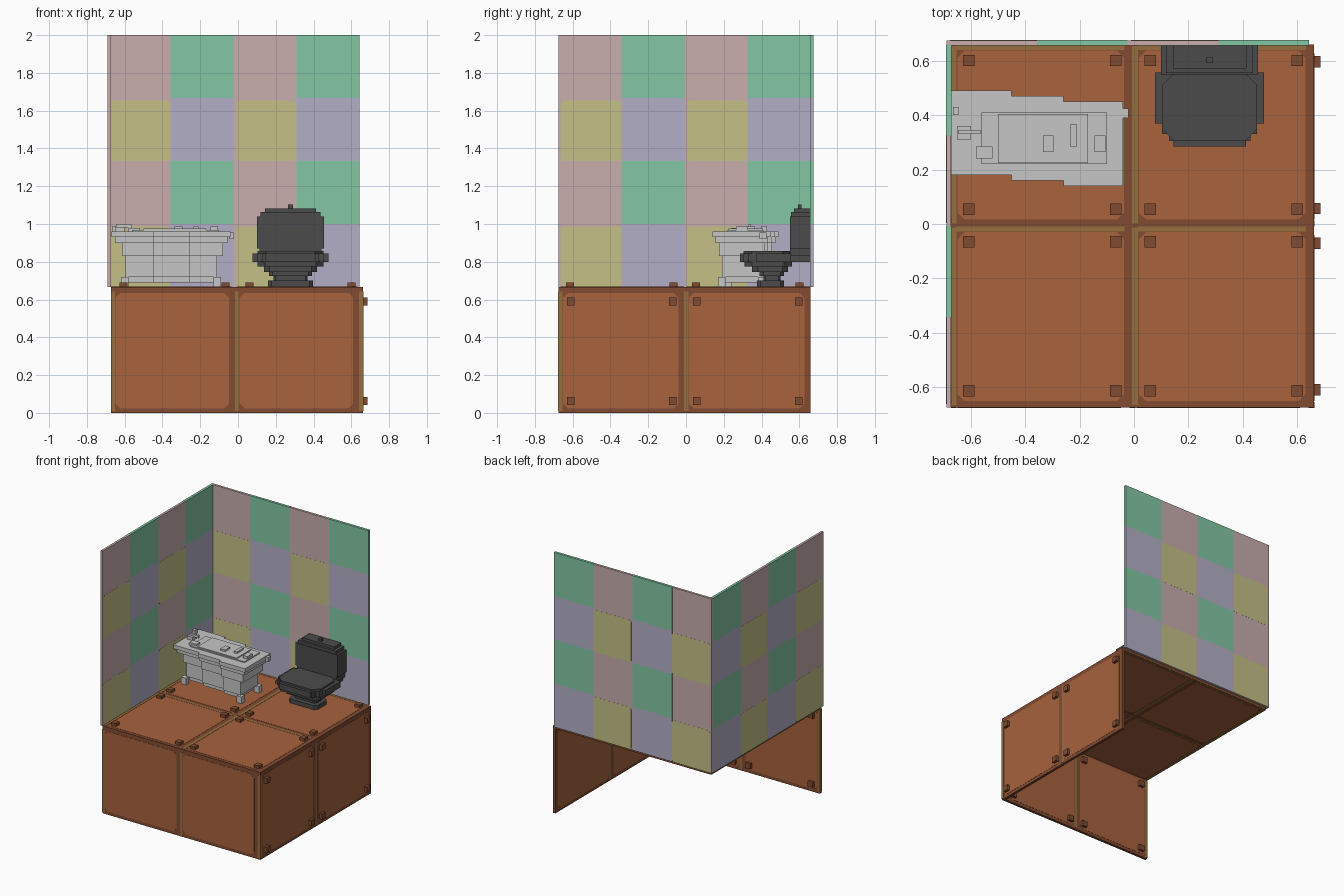
import bpy, bmesh
from mathutils import Matrix, Vector

cube = bpy.data.objects.get("Cube")
if cube:
    bpy.data.objects.remove(cube, do_unlink=True)


def material(name, r, g, b):
    lin = [((c / 255 + 0.055) / 1.055) ** 2.4 for c in (r, g, b)] + [1]
    m = bpy.data.materials.new(name)
    m.use_nodes = True
    m.diffuse_color = lin
    m.node_tree.nodes["Principled BSDF"].inputs["Base Color"].default_value = lin
    return m


ORANGE = material("terracotta", 168, 98, 61)
BROWN = material("dark brown", 130, 75, 50)
OLIVE = material("olive brown", 150, 110, 62)
PINK = material("dusty pink", 200, 174, 174)
GREEN = material("mint green", 131, 198, 163)
YELLOW = material("pale olive yellow", 197, 192, 135)
LAVENDER = material("lavender", 180, 175, 198)
WHITE = material("light grey", 198, 198, 198)
BLACK = material("charcoal", 75, 75, 75)


def prism(bm, pts, z0, z1):
    """Extrude a flat outline from z0 to z1."""
    lo = [bm.verts.new((x, y, z0)) for x, y in pts]
    hi = [bm.verts.new((x, y, z1)) for x, y in pts]
    bm.faces.new(lo[::-1])
    bm.faces.new(hi)
    for i in range(len(pts)):
        j = (i + 1) % len(pts)
        bm.faces.new((lo[i], lo[j], hi[j], hi[i]))


def rect(x0, x1, y0, y1, c=0.0):
    """Rectangle outline, with chamfered corners when c > 0."""
    if c == 0:
        return [(x0, y0), (x1, y0), (x1, y1), (x0, y1)]
    return [(x0 + c, y0), (x1 - c, y0), (x1, y0 + c), (x1, y1 - c),
            (x1 - c, y1), (x0 + c, y1), (x0, y1 - c), (x0, y0 + c)]


def build(name, mat, prisms, frame=None):
    """One object from a list of (outline, z0, z1)."""
    bm = bmesh.new()
    for p in prisms:
        prism(bm, *p)
    if frame:
        bm.transform(frame)
    bmesh.ops.recalc_face_normals(bm, faces=bm.faces[:])
    me = bpy.data.meshes.new(name)
    bm.to_mesh(me)
    bm.free()
    me.materials.append(mat)
    ob = bpy.data.objects.new(name, me)
    bpy.context.collection.objects.link(ob)
    return ob


def frame(u, v, n, origin):
    m = Matrix((u, v, n)).transposed().to_4x4()
    m.translation = Vector(origin)
    return m


X, Y, Z = (1, 0, 0), (0, 1, 0), (0, 0, 1)
T = 0.02      # panel thickness
S = 0.667     # panel tile size
E = 0.0015    # height of painted plates


# Base panels: bolts stand on the n side, painted plates show on both sides
def panel(name, fr, width, height, rows, top_strip):
    fields, strips, bolts = [], [], []
    w, h = width / 2, height / rows
    for i in range(2):
        for j in range(rows):
            u, v = i * w, j * h
            top = 0.022 if top_strip else 0.012
            fields.append((rect(u + 0.024, u + w - 0.032, v + 0.024, v + h - top, 0.025), -E, T + E))
            strips.append((rect(u - E, u + 0.02, v + 0.01, v + h - 0.005), -E, T + E))
            if top_strip:
                strips.append((rect(u + 0.02, u + w - 0.03, v + h - 0.02, v + h - 0.002), -E, T + E))
            for a in (u + 0.065, u + w - 0.062):
                for b in (v + 0.062, v + h - 0.058):
                    bolts.append((rect(a - 0.021, a + 0.021, b - 0.021, b + 0.021), T, T + 0.023))
    build(name, BROWN, [(rect(0, width, 0, height), 0, T)], fr)
    build(name + "_fields", ORANGE, fields, fr)
    build(name + "_edge_strips", OLIVE, strips, fr)
    build(name + "_bolts", BROWN, bolts, fr)


panel("floor", frame(X, Y, Z, (-0.672, -0.675, 0.647)), 2 * S, 2 * S, 2, True)
panel("front_panel", frame(X, Z, Y, (-0.672, -0.675, 0)), 2 * S - T, 0.647, 1, False)
panel("left_panel", frame(Y, Z, X, (0.642, -0.675, 0)), 2 * S, 0.647, 1, False)


# Chequered walls: pink slab with the other colours laid through it
def wall(name, fr, t):
    q = 1.333 / 4
    build(name, PINK, [(rect(0, 4 * q, 0, 4 * q), 0, t)], fr)
    groups = {"green": (GREEN, 1, 1, 0), "yellow": (YELLOW, 0, 0, 0.013),
              "lavender": (LAVENDER, 1, 0, 0)}
    for label, (mat, ci, cj, gap) in groups.items():
        tiles = [(rect(i * q + gap, (i + 1) * q + E * 0.3, j * q, (j + 1) * q - gap + E * 0.3, gap),
                  -E * 0.5, t + E * 0.5)
                 for i in range(ci, 4, 2) for j in range(cj, 4, 2)]
        build(f"{name}_{label}_tiles", mat, tiles, fr)


wall("back_wall", frame(X, Z, Y, (-0.69, 0.657, 0.667)), 0.018)
wall("right_wall", frame(Y, Z, X, (-0.69, -0.675, 0.667)), 0.018)

# Bathtub: stepped layers, each in three staggered sections
SECTIONS = [(-0.67, -0.45, 0.18, 0.49), (-0.45, -0.26, 0.16, 0.47), (-0.26, -0.04, 0.14, 0.45)]
# z0, z1, inset at -x end, inset at +x end, inset in y
LAYERS = [(0.69, 0.72, 0.09, 0.09, 0.065), (0.72, 0.83, 0.075, 0.07, 0.05),
          (0.83, 0.90, 0.055, 0.04, 0.035), (0.90, 0.93, 0.02, 0.015, 0.015),
          (0.93, 0.96, 0, 0, 0)]
tub = []
for z0, z1, a, b, c in LAYERS:
    for i, (x0, x1, y0, y1) in enumerate(SECTIONS):
        tub.append((rect(x0 + (a if i == 0 else 0), x1 - (b if i == 2 else 0), y0 + c, y1 - c), z0, z1))
build("bathtub", WHITE, tub)
build("bathtub_feet", WHITE, [(rect(x, x + 0.04, y, y + 0.04), 0.668, 0.72)
                              for x, y in ((-0.62, 0.2), (-0.62, 0.42), (-0.13, 0.17), (-0.13, 0.38))])
build("bathtub_top", WHITE, [
    (rect(-0.56, -0.10, 0.22, 0.41), 0.955, 0.968),
    (rect(-0.50, -0.17, 0.225, 0.405), 0.96, 0.975),
    (rect(-0.335, -0.295, 0.265, 0.325), 0.96, 0.988),
    (rect(-0.235, -0.21, 0.285, 0.365), 0.96, 0.988),
    (rect(-0.145, -0.105, 0.265, 0.325), 0.96, 0.988),
    (rect(-0.58, -0.52, 0.24, 0.285), 0.95, 0.98)])
build("bathtub_tap", WHITE, [
    (rect(-0.65, -0.60, 0.31, 0.36), 0.95, 0.985),
    (rect(-0.645, -0.565, 0.33, 0.345), 0.98, 1.0),
    (rect(-0.665, -0.645, 0.40, 0.43), 0.95, 0.99),
    (rect(-0.045, -0.02, 0.39, 0.425), 0.92, 0.955)])


# Toilet: stepped layers centred on one axis
CX = 0.278


def slab(half, y0, y1, z0, z1, c=0.0):
    return (rect(CX - half, CX + half, y0, y1, c), z0, z1)


build("toilet_pedestal", BLACK, [
    slab(0.12, 0.375, 0.52, 0.668, 0.70, 0.02), slab(0.09, 0.41, 0.50, 0.70, 0.725, 0.01),
    slab(0.115, 0.39, 0.52, 0.725, 0.745, 0.02), slab(0.14, 0.35, 0.54, 0.745, 0.775, 0.03),
    slab(0.175, 0.31, 0.56, 0.775, 0.805, 0.04)])
build("toilet_seat", BLACK, [
    slab(0.20, 0.37, 0.556, 0.80, 0.845), slab(0.175, 0.33, 0.38, 0.80, 0.845),
    slab(0.15, 0.305, 0.34, 0.80, 0.845), slab(0.133, 0.285, 0.31, 0.80, 0.845),
    slab(0.175, 0.305, 0.556, 0.84, 0.858, 0.045)])

# Tank outline is stepped at its corners when seen from the front
build("toilet_tank", BLACK, [
    slab(0.15, 0.55, 0.656, 0.80, 0.83), slab(0.165, 0.55, 0.656, 0.83, 0.87),
    slab(0.178, 0.55, 0.656, 0.87, 1.04), slab(0.16, 0.555, 0.656, 1.04, 1.063),
    slab(0.135, 0.572, 0.656, 1.063, 1.083)])
build("toilet_flush_knob", BLACK, [slab(0.013, 0.592, 0.612, 1.08, 1.103)])
